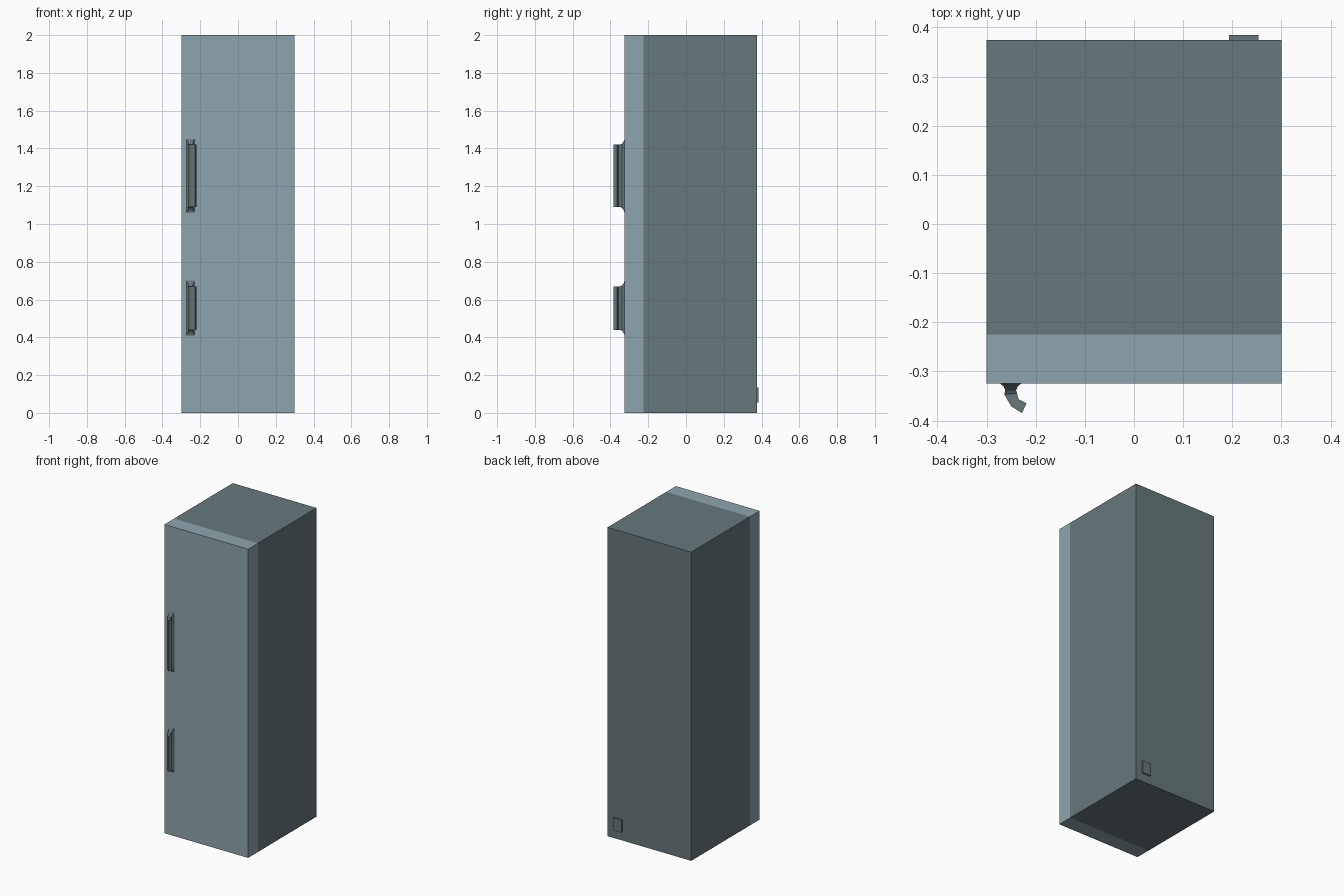
import bpy
import bmesh

if "Cube" in bpy.data.objects:
    bpy.data.objects.remove(bpy.data.objects["Cube"])


def material(name, rgb):
    m = bpy.data.materials.new(name)
    m.diffuse_color = (*rgb, 1)
    m.use_nodes = True
    m.node_tree.nodes["Principled BSDF"].inputs["Base Color"].default_value = m.diffuse_color
    return m


light = material("light steel", (0.275, 0.376, 0.417))
dark = material("dark steel", (0.136, 0.185, 0.202))


def finish(bm, name, mat):
    bmesh.ops.recalc_face_normals(bm, faces=bm.faces)
    me = bpy.data.meshes.new(name)
    bm.to_mesh(me)
    bm.free()
    me.materials.append(mat)
    ob = bpy.data.objects.new(name, me)
    bpy.context.collection.objects.link(ob)
    return ob


def box(name, lo, hi, mat):
    bm = bmesh.new()
    bmesh.ops.create_cube(bm, size=1)
    for v in bm.verts:
        v.co = [(a + b) / 2 + c * (b - a) for a, b, c in zip(lo, hi, v.co)]
    return finish(bm, name, mat)


# Hooked handle section: (left x, left y, right x, right y, z flare)
SECTION = [
    (-0.272, -0.325, -0.230, -0.325, 0.030),
    (-0.265, -0.331, -0.237, -0.331, 0.015),
    (-0.262, -0.339, -0.240, -0.339, 0.005),
    (-0.264, -0.347, -0.238, -0.345, 0.000),
    (-0.250, -0.371, -0.235, -0.357, 0.000),
    (-0.228, -0.385, -0.219, -0.365, 0.000),
]


def handle(name, z0, z1):
    bm = bmesh.new()
    rings = []
    for lx, ly, rx, ry, f in SECTION:
        pts = [(lx, ly, z0 - f), (rx, ry, z0 - f), (rx, ry, z1 + f), (lx, ly, z1 + f)]
        rings.append([bm.verts.new(p) for p in pts])
    for a, b in zip(rings, rings[1:]):
        for i in range(4):
            j = (i + 1) % 4
            bm.faces.new((a[i], a[j], b[j], b[i]))
    bm.faces.new(rings[0])
    bm.faces.new(rings[-1])
    return finish(bm, name, dark)


# Cabinet and door slab
box("cabinet", (-0.3, -0.225, 0), (0.3, 0.375, 2), dark)
box("door", (-0.3, -0.325, 0), (0.3, -0.225, 2), light)

# Small plate low on the back
box("back_plate", (0.193, 0.375, 0.055), (0.253, 0.385, 0.135), dark)

# Door handles
handle("upper_handle", 1.09, 1.42)
handle("lower_handle", 0.44, 0.67)
